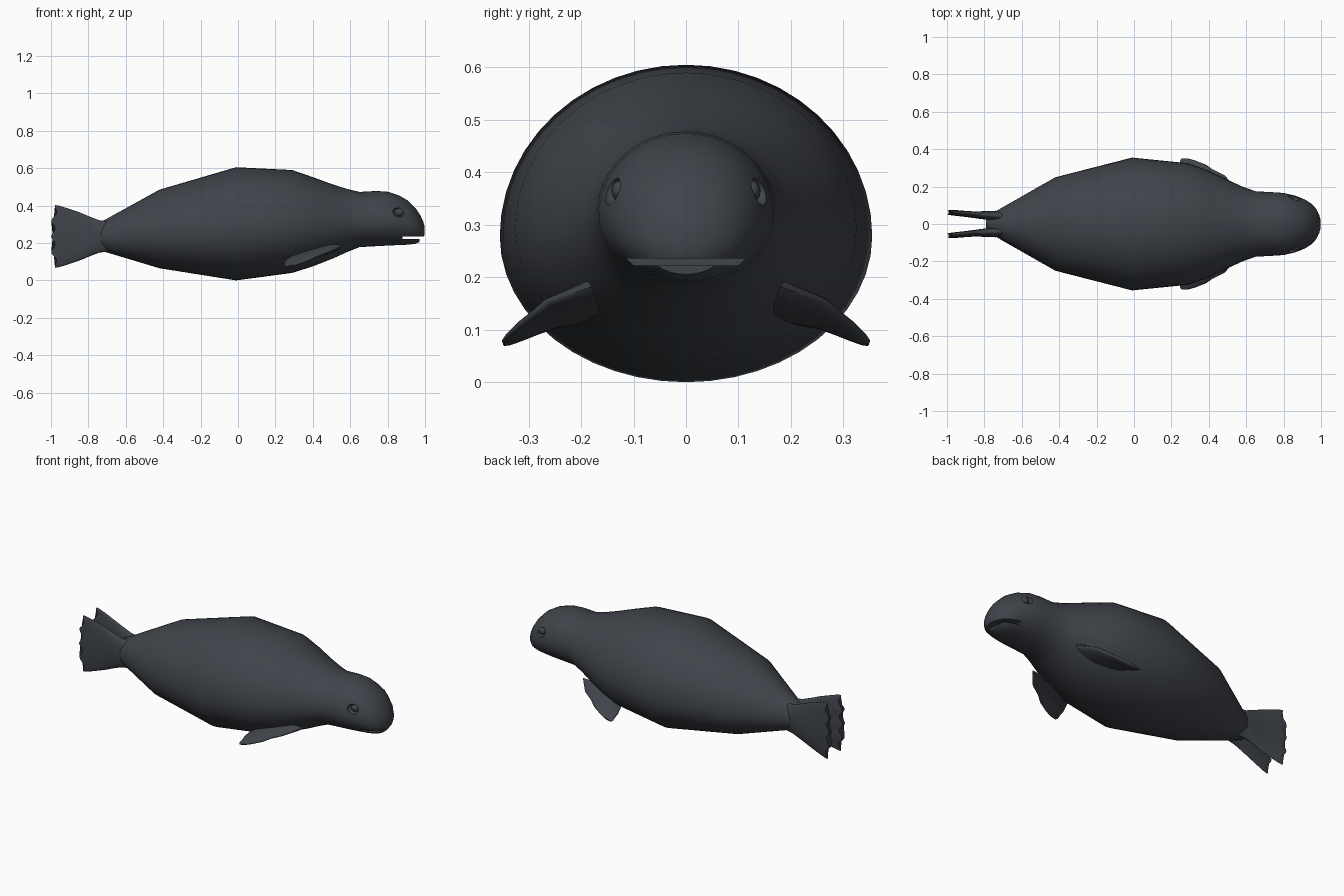
import bpy, bmesh, math
from mathutils import Vector as V

if "Cube" in bpy.data.objects:
    bpy.data.objects.remove(bpy.data.objects["Cube"])

skin = bpy.data.materials.new("dark_slate_skin")
skin.use_nodes = True
SLATE = (0.05, 0.056, 0.067, 1)
skin.diffuse_color = SLATE
skin.node_tree.nodes["Principled BSDF"].inputs["Base Color"].default_value = SLATE


def finish(name, bm, angle=50):
    bmesh.ops.recalc_face_normals(bm, faces=bm.faces)
    mesh = bpy.data.meshes.new(name)
    bm.to_mesh(mesh)
    bm.free()
    obj = bpy.data.objects.new(name, mesh)
    bpy.context.collection.objects.link(obj)
    mesh.materials.append(skin)
    smooth(obj, angle)
    return obj


def smooth(obj, angle):
    bpy.ops.object.select_all(action="DESELECT")
    obj.select_set(True)
    bpy.context.view_layer.objects.active = obj
    bpy.ops.object.shade_smooth_by_angle(angle=math.radians(angle))


def loft(rows, sides):
    """Skin rings given as (centre, side axis, up axis, down axis)."""
    bm = bmesh.new()
    rings = []
    for c, a, up, down in rows:
        ring = []
        for i in range(sides):
            t = math.tau * i / sides
            s = math.sin(t)
            ring.append(bm.verts.new(c + a * math.cos(t) + (up if s > 0 else down) * s))
        rings.append(ring)
    for r, q in zip(rings, rings[1:]):
        for i in range(sides):
            j = (i + 1) % sides
            bm.faces.new((r[i], r[j], q[j], q[i]))
    bm.faces.new(rings[0])
    bm.faces.new(rings[-1])
    return bm, rings


def ball(name, centre, size):
    bm = bmesh.new()
    bmesh.ops.create_uvsphere(bm, u_segments=16, v_segments=10, radius=1)
    for v in bm.verts:
        v.co = V(centre) + v.co * V(size)
    return finish(name, bm)


def carve(obj, cutter):
    mod = obj.modifiers.new("carve", "BOOLEAN")
    mod.operation, mod.solver, mod.object = "DIFFERENCE", "EXACT", cutter
    bpy.ops.object.select_all(action="DESELECT")
    bpy.context.view_layer.objects.active = obj
    bpy.ops.object.modifier_apply(modifier=mod.name)
    bpy.data.objects.remove(cutter)


# Body and head: x, top, bottom, half width
profile = [
    (-0.79, 0.27, 0.20, 0.03), (-0.76, 0.30, 0.17, 0.055), (-0.71, 0.325, 0.152, 0.085),
    (-0.42, 0.485, 0.065, 0.25), (-0.01, 0.605, 0.0, 0.355), (0.29, 0.59, 0.04, 0.325),
    (0.40, 0.552, 0.075, 0.285), (0.51, 0.512, 0.118, 0.232), (0.58, 0.49, 0.15, 0.2),
    (0.65, 0.473, 0.178, 0.175), (0.74, 0.478, 0.183, 0.17), (0.80, 0.474, 0.186, 0.166),
    (0.86, 0.455, 0.189, 0.152), (0.91, 0.426, 0.191, 0.133), (0.95, 0.385, 0.196, 0.108),
    (0.975, 0.348, 0.208, 0.08), (0.99, 0.315, 0.227, 0.05), (0.998, 0.29, 0.245, 0.02),
]
rows = []
for x, top, bottom, half in profile:
    wide = bottom + 0.46 * (top - bottom)
    rows.append((V((x, 0, wide)), V((0, half, 0)), V((0, 0, top - wide)), V((0, 0, wide - bottom))))
bm, _ = loft(rows, 48)
body = finish("body", bm)

# Mouth slit, with the lower jaw set back from the snout
for name, x, z, depth, height in (("mouth_cutter", 1.0, 0.229, 0.24, 0.014),
                                  ("jaw_cutter", 1.07, 0.2, 0.2, 0.07)):
    bm = bmesh.new()
    bmesh.ops.create_cube(bm, size=1)
    for v in bm.verts:
        v.co = V((x, 0, z)) + v.co * V((depth, 0.5, height))
    carve(body, finish(name, bm))

# Eye sockets and eyes
for side, name in ((1, "left"), (-1, "right")):
    carve(body, ball("socket_cutter", (0.86, side * 0.142, 0.365), (0.034, 0.024, 0.028)))
    ball(name + "_eye", (0.862, side * 0.126, 0.364), (0.024, 0.016, 0.02))
smooth(body, 35)

# Front flippers: x, y, z, half chord, half thickness
fin = [
    (0.42, 0.18, 0.155, 0.135, 0.03), (0.37, 0.26, 0.13, 0.115, 0.021),
    (0.335, 0.29, 0.112, 0.088, 0.016), (0.318, 0.315, 0.097, 0.07, 0.013),
    (0.288, 0.338, 0.082, 0.042, 0.009), (0.274, 0.348, 0.075, 0.022, 0.005),
]
for side, name in ((1, "left"), (-1, "right")):
    rows = []
    for x, y, z, chord, thick in fin:
        lift = V((0, side * 0.5, 0.87)) * thick
        rows.append((V((x, side * y, z)), V((chord, 0, chord * 0.2)), lift, lift))
    bm, _ = loft(rows, 24)
    finish(name + "_front_flipper", bm)

# Tail flippers: x, y, half height, half thickness
fan = [
    (-0.68, 0.035, 0.08, 0.03), (-0.74, 0.043, 0.086, 0.028), (-0.79, 0.046, 0.105, 0.023),
    (-0.85, 0.049, 0.13, 0.018), (-0.91, 0.055, 0.15, 0.016), (-0.955, 0.06, 0.164, 0.015),
    (-0.98, 0.062, 0.168, 0.012),
]
for side, name in ((1, "left"), (-1, "right")):
    rows = []
    for x, y, tall, thick in fan:
        up = V((0, 0, tall))
        rows.append((V((x, side * y, 0.235)), V((0, thick, 0)), up, up))
    bm, rings = loft(rows, 64)
    # Scalloped toes along the rear edge
    for ring, amount in zip(rings[-2:], (0.5, 1)):
        for v in ring:
            t = (v.co.z - 0.235) / 0.168
            v.co.x += amount * (0.022 * t ** 4 - 0.008 - 0.012 * math.cos(math.tau * 2 * t))
    finish(name + "_tail_flipper", bm)
